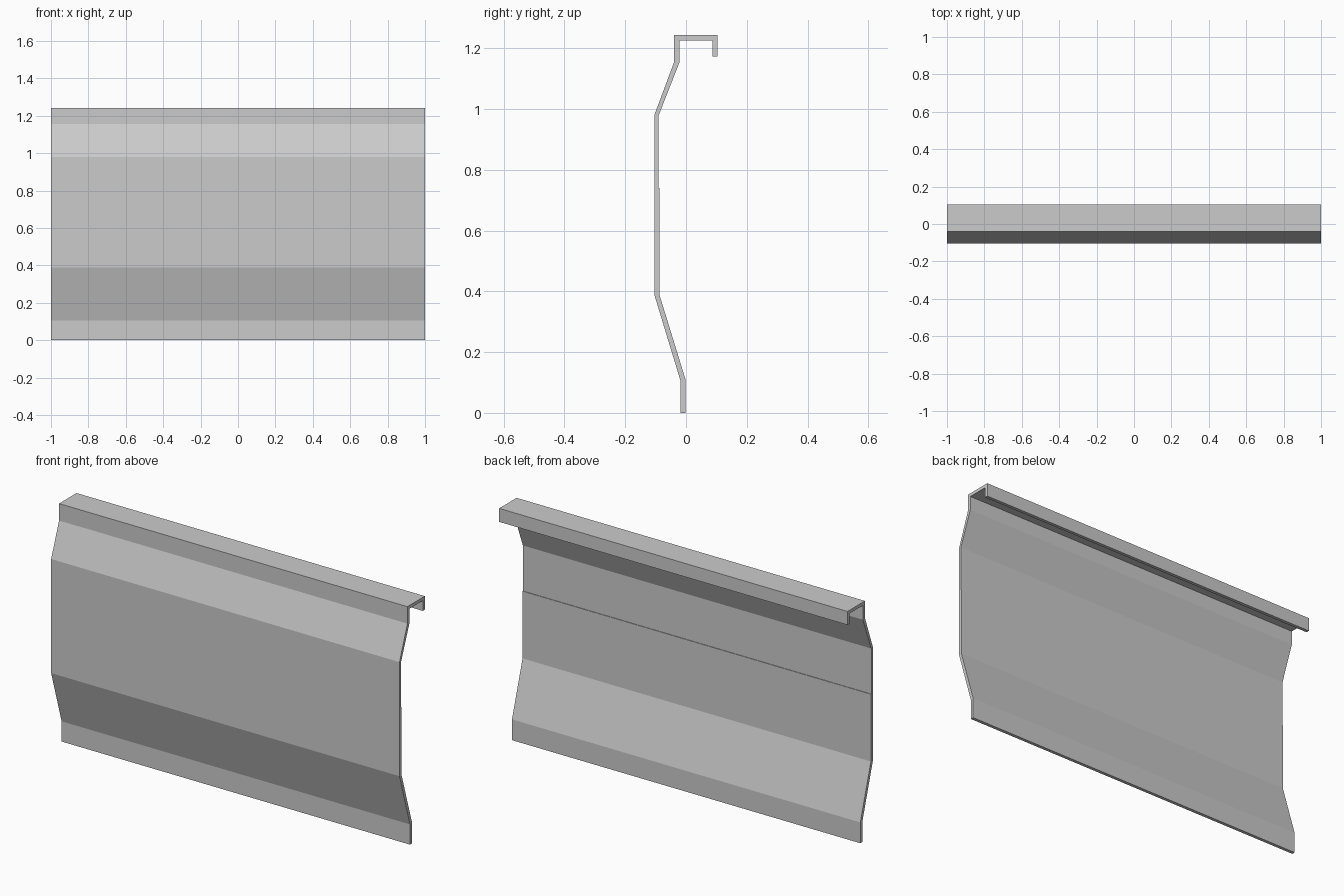
import bpy
import bmesh

cube = bpy.data.objects.get("Cube")
if cube:
    bpy.data.objects.remove(cube, do_unlink=True)

# Plain grey sheet metal
grey = bpy.data.materials.new("sheet_grey")
grey.use_nodes = True
colour = (0.6, 0.6, 0.6, 1)
grey.diffuse_color = colour
grey.node_tree.nodes["Principled BSDF"].inputs["Base Color"].default_value = colour

# Folded sheet section (y, z): outer skin upwards, then inner skin back down
outer = [(-0.018, 0), (-0.018, 0.105), (-0.104, 0.388), (-0.104, 0.98),
         (-0.039, 1.155), (-0.039, 1.243), (0.104, 1.243), (0.104, 1.173)]
inner = [(0.087, 1.173), (0.087, 1.226), (-0.022, 1.226), (-0.022, 1.152),
         (-0.091, 0.976), (-0.091, 0.74), (-0.088, 0.74), (-0.088, 0.391),
         (-0.001, 0.108), (-0.001, 0)]


def extrude_section(name, section, half_length, material):
    """Sweep a closed y-z section along x."""
    bm = bmesh.new()
    end = bm.faces.new([bm.verts.new((-half_length, y, z)) for y, z in section])
    swept = bmesh.ops.extrude_face_region(bm, geom=[end], use_keep_orig=True)
    verts = [g for g in swept["geom"] if isinstance(g, bmesh.types.BMVert)]
    bmesh.ops.translate(bm, verts=verts, vec=(2 * half_length, 0, 0))
    bmesh.ops.recalc_face_normals(bm, faces=bm.faces)
    mesh = bpy.data.meshes.new(name)
    bm.to_mesh(mesh)
    bm.free()
    mesh.materials.append(material)
    obj = bpy.data.objects.new(name, mesh)
    bpy.context.collection.objects.link(obj)
    return obj


extrude_section("folded_panel", outer + inner, 1, grey)
